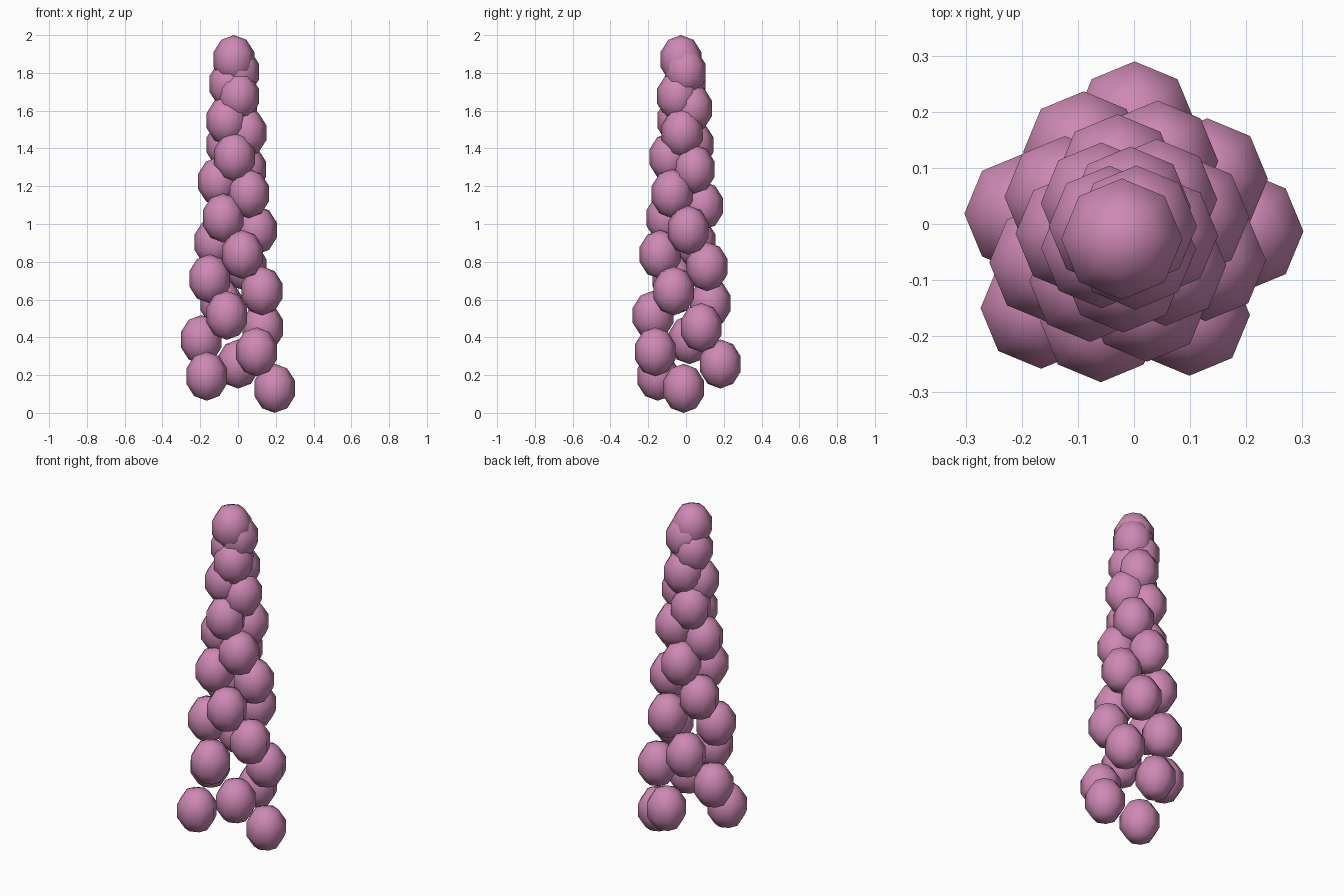
import bpy
from math import radians, cos, sin

if "Cube" in bpy.data.objects:
    bpy.data.objects.remove(bpy.data.objects["Cube"])

# Blossom cone: egg-shaped florets on a tapering golden-angle spiral
COUNT = 28
OFFSET = (-0.016, -0.013)
RADIUS = 0.1135       # floret radius before stretching
HALF_H = 0.13         # floret half height

petal = bpy.data.materials.new("petal_pink")
petal.diffuse_color = (0.62, 0.25, 0.46, 1)
petal.use_nodes = True
petal.node_tree.nodes["Principled BSDF"].inputs["Base Color"].default_value = petal.diffuse_color


def floret(i):
    t = i / (COUNT - 1)
    a = radians(-137.5 * i)
    r = 0.21 + (0.015 - 0.21) * t
    z = HALF_H + (2 - 2 * HALF_H) * t
    bpy.ops.mesh.primitive_uv_sphere_add(
        segments=8, ring_count=5, radius=1,
        location=(OFFSET[0] + r * cos(a), OFFSET[1] + r * sin(a), z))
    ob = bpy.context.object
    ob.name = f"floret_{i + 1:02d}"
    ob.scale = (RADIUS, RADIUS, HALF_H)
    ob.data.materials.append(petal)
    bpy.ops.object.shade_smooth()


for i in range(COUNT):
    floret(i)
